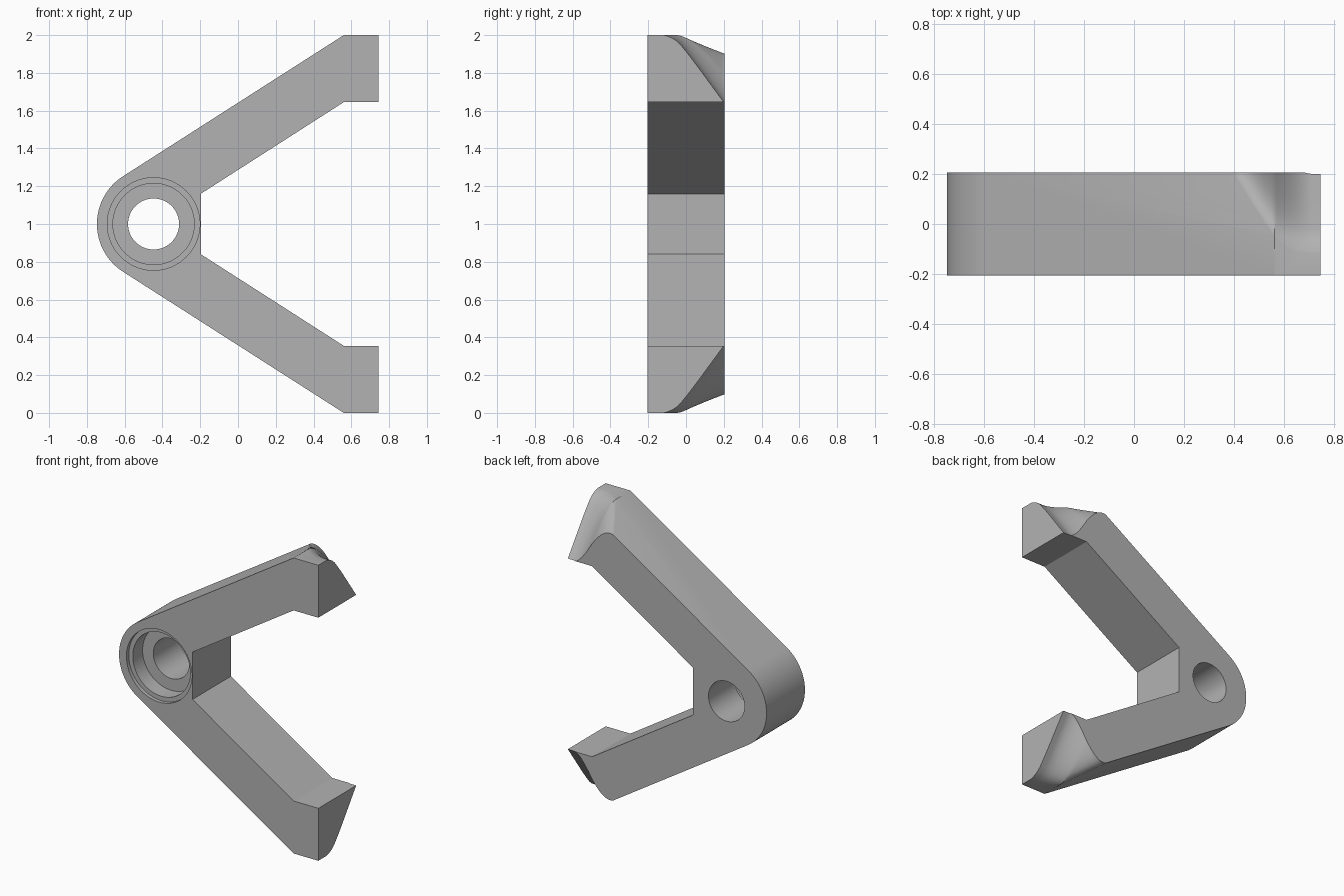
import bpy
import bmesh
from math import sin, cos, radians, pi

cube = bpy.data.objects.get("Cube")
if cube:
    bpy.data.objects.remove(cube, do_unlink=True)

HALF_Y = 0.205            # half thickness of the bracket
HUB_X, HUB_Z = -0.447, 1.0
HUB_R = 0.30
KNEE_X, TIP_X = 0.56, 0.745
SLOPE = 0.639             # rise of each arm
ROUND = [(-0.11, 2.0), (-0.05, 1.975), (0.0, 1.915), (0.05, 1.85),
         (0.2, 1.645), (0.3, 1.51)]   # relief curve on the tip end, (y, z)

grey = bpy.data.materials.new("light_grey")
grey.use_nodes = True
colour = (0.45, 0.45, 0.45, 1)
grey.diffuse_color = colour
grey.node_tree.nodes["Principled BSDF"].inputs["Base Color"].default_value = colour


def make_object(name, bm):
    bmesh.ops.recalc_face_normals(bm, faces=bm.faces)
    mesh = bpy.data.meshes.new(name)
    bm.to_mesh(mesh)
    bm.free()
    mesh.materials.append(grey)
    obj = bpy.data.objects.new(name, mesh)
    bpy.context.collection.objects.link(obj)
    return obj


def cut(target, cutter):
    cutter.hide_render = True
    mod = target.modifiers.new("cut", 'BOOLEAN')
    mod.operation = 'DIFFERENCE'
    mod.solver = 'EXACT'
    mod.object = cutter
    bpy.context.view_layer.objects.active = target
    bpy.ops.object.modifier_apply(modifier=mod.name)
    bpy.data.objects.remove(cutter, do_unlink=True)


def cylinder(name, radius, y0, y1, sides=96):
    bm = bmesh.new()
    ring = [bm.verts.new((HUB_X + radius * cos(2 * pi * i / sides), y0,
                          HUB_Z + radius * sin(2 * pi * i / sides)))
            for i in range(sides)]
    face = bm.faces.new(ring)
    ext = bmesh.ops.extrude_face_region(bm, geom=[face])
    moved = [v for v in ext["geom"] if isinstance(v, bmesh.types.BMVert)]
    bmesh.ops.translate(bm, verts=moved, vec=(0, y1 - y0, 0))
    return make_object(name, bm)


# Bracket outline: lower arm mirrored from the upper, joined by the hub arc
upper = [(-0.197, 1.16), (KNEE_X, 1.645), (TIP_X, 1.645), (TIP_X, 2.0), (KNEE_X, 2.0)]
arc = [(HUB_X + HUB_R * cos(radians(a)), HUB_Z + HUB_R * sin(radians(a)))
       for a in [122.6 + 114.8 * i / 40 for i in range(41)]]
lower = [(x, 2 - z) for x, z in reversed(upper)]
bm = bmesh.new()
outline = bm.faces.new([bm.verts.new((x, -HALF_Y, z)) for x, z in upper + arc + lower])
ext = bmesh.ops.extrude_face_region(bm, geom=[outline])
bmesh.ops.translate(bm, vec=(0, 2 * HALF_Y, 0),
                    verts=[v for v in ext["geom"] if isinstance(v, bmesh.types.BMVert)])
bracket = make_object("clamp_bracket", bm)

# Bore, bearing pocket and shallow lip
cut(bracket, cylinder("bore", 0.135, -0.4, 0.4))
cut(bracket, cylinder("pocket", 0.215, -0.4, -HALF_Y + 0.13))
cut(bracket, cylinder("lip", 0.245, -0.4, -HALF_Y + 0.025))


def end_height(y):
    if y <= ROUND[0][0]:
        return 2.003
    for (ya, za), (yb, zb) in zip(ROUND, ROUND[1:]):
        if y <= yb:
            return za + (zb - za) * (y - ya) / (yb - ya)
    return ROUND[-1][1]


def relief_height(x, y):
    """Blend from the arm's outer face into the sloped tip."""
    start = min(0.58, 0.38 + 0.6 * (0.2 - min(y, 0.2)))
    t = max(0, min(1, (x - start) / (0.71 - start)))
    t = t * t * (3 - 2 * t)
    arm = min(2.0, 2.0 + SLOPE * (x - KNEE_X)) + 0.003
    # average along y to soften the relief curve
    end = sum(end_height(y + d) for d in (-0.02, 0, 0.02)) / 3
    return arm * (1 - t) + end * t


# Scooped relief on the back of both tips
NX, NY = 44, 36
for name, flip in (("upper_relief", False), ("lower_relief", True)):
    bm = bmesh.new()
    grid = []
    for i in range(NX + 1):
        x = 0.34 + 0.44 * i / NX
        row = []
        for j in range(NY + 1):
            y = -0.15 + 0.39 * j / NY
            z = relief_height(x, y)
            row.append(bm.verts.new((x, y, 2 - z if flip else z)))
        grid.append(row)
    for i in range(NX):
        for j in range(NY):
            a, b = grid[i][j], grid[i + 1][j]
            c, d = grid[i + 1][j + 1], grid[i][j + 1]
            bm.faces.new((a, b, c))
            bm.faces.new((a, c, d))
    ext = bmesh.ops.extrude_face_region(bm, geom=bm.faces[:])
    for v in ext["geom"]:
        if isinstance(v, bmesh.types.BMVert):
            v.co.z = -0.3 if flip else 2.3
    cut(bracket, make_object(name, bm))

# Smooth the curved faces, keep the edges crisp
bpy.ops.object.select_all(action='DESELECT')
bracket.select_set(True)
bpy.context.view_layer.objects.active = bracket
bpy.ops.object.shade_smooth_by_angle(angle=radians(32))
